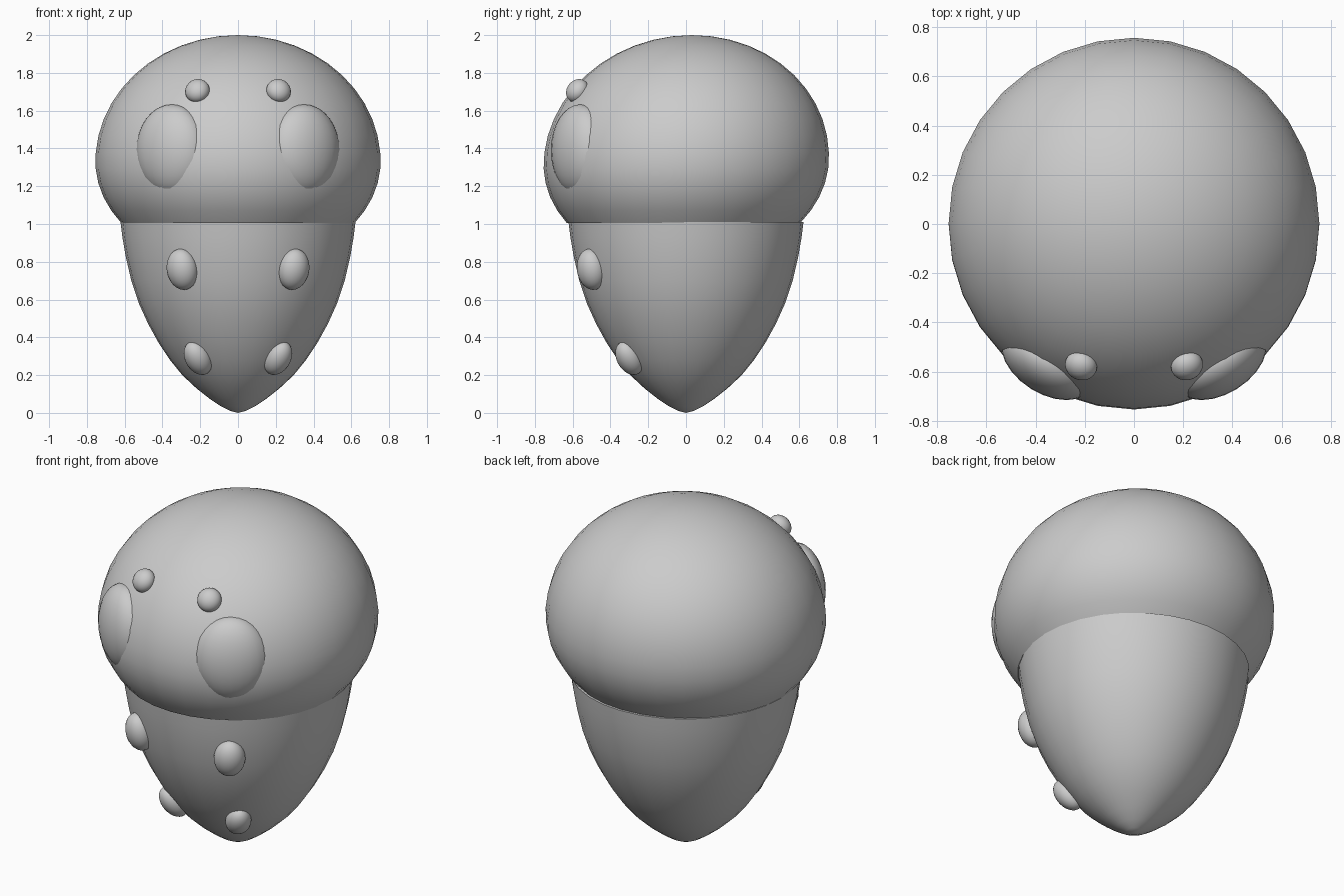
import bpy, bmesh, math
from mathutils import Vector, Matrix

cube = bpy.data.objects.get("Cube")
if cube:
    bpy.data.objects.remove(cube, do_unlink=True)

grey = bpy.data.materials.new("plain grey")
grey.use_nodes = True
GREY = (0.6, 0.6, 0.6, 1)
grey.diffuse_color = GREY
grey.node_tree.nodes["Principled BSDF"].inputs["Base Color"].default_value = GREY

SEGMENTS = 32


def finish(bm, name):
    bmesh.ops.recalc_face_normals(bm, faces=bm.faces)
    mesh = bpy.data.meshes.new(name)
    bm.to_mesh(mesh)
    bm.free()
    mesh.materials.append(grey)
    for poly in mesh.polygons:
        poly.use_smooth = len(poly.vertices) <= 4
    obj = bpy.data.objects.new(name, mesh)
    bpy.context.collection.objects.link(obj)
    return obj


def lathe(name, profile, pole_first, lean=0.0, pivot=0.0):
    """Spin (radius, z) points; one end closes in a pole, the other in a flat lid."""
    bm = bmesh.new()
    rings = []
    for r, z in profile:
        shift = lean * (z - pivot)
        if r == 0:
            rings.append([bm.verts.new((0, shift, z))] * SEGMENTS)
            continue
        turns = [math.tau * i / SEGMENTS for i in range(SEGMENTS)]
        rings.append([bm.verts.new((r * math.cos(a), r * math.sin(a) + shift, z)) for a in turns])
    for low, high in zip(rings, rings[1:]):
        for i in range(SEGMENTS):
            j = (i + 1) % SEGMENTS
            corners = dict.fromkeys((low[i], low[j], high[j], high[i]))
            bm.faces.new(list(corners))
    bm.faces.new(rings[-1] if pole_first else rings[0])
    return finish(bm, name)


def bump_pair(name, centre, radii, normal, roll=0.0):
    """Mirrored ellipsoids; radii run across, out along the normal, and up."""
    out = Vector(normal).normalized()
    across = out.cross(Vector((0, 0, 1))).normalized() * -1
    up = across.cross(out) * -1
    if up.z < 0:
        up = -up
    if across.x < 0:
        across = -across
    frame = Matrix((across, -out, up)).transposed().to_4x4()
    place = Matrix.Translation(centre) @ frame @ Matrix.Rotation(roll, 4, "Y")
    for side, sign in (("left", 1), ("right", -1)):
        bm = bmesh.new()
        bmesh.ops.create_uvsphere(bm, u_segments=24, v_segments=16, radius=1)
        bm.transform(Matrix.Diagonal((sign, 1, 1, 1)) @ place @ Matrix.Diagonal((*radii, 1)))
        finish(bm, f"{side}_{name}")


# Tapered lower body, pointed at the bottom
lathe("lower_body", [(0, 0), (0.04, 0.01), (0.09, 0.035), (0.15, 0.075), (0.22, 0.13),
                     (0.295, 0.2), (0.36, 0.28), (0.42, 0.37), (0.475, 0.47), (0.525, 0.58),
                     (0.565, 0.7), (0.595, 0.83), (0.612, 0.93), (0.622, 1.01)], True)

# Rounded cap: a taller dome above its widest line, a shallower curl below
WIDEST, RADIUS, RIM = 1.33, 0.755, 1.005
start = -math.asin((WIDEST - RIM) / 0.565)
cap = []
for i in range(17):
    a = start + (math.pi / 2 - start) * i / 16
    height = 0.67 if a > 0 else 0.565
    cap.append((RADIUS * math.cos(a) if i < 16 else 0, WIDEST + height * math.sin(a)))
lathe("cap", cap, False, lean=0.045, pivot=1.3)

# Cheeks swelling softly out of the cap
turn = math.radians(32)
direction = (math.sin(turn), -math.cos(turn), 0)
bump_pair("cheek", Vector(direction) * 0.66 + Vector((0, 0, 1.39)), (0.208, 0.13, 0.243), direction)

# Small studs on the cap and larger ones down the body
bump_pair("cap_stud", (0.215, -0.575, 1.705), (0.066, 0.055, 0.066), (0.3, -0.75, 0.6), 0.2)
bump_pair("upper_stud", (0.295, -0.5, 0.76), (0.085, 0.075, 0.11), (0.5, -0.84, -0.2), 0.05)
bump_pair("lower_stud", (0.212, -0.3, 0.29), (0.07, 0.065, 0.1), (0.45, -0.65, -0.6), 0.1)
